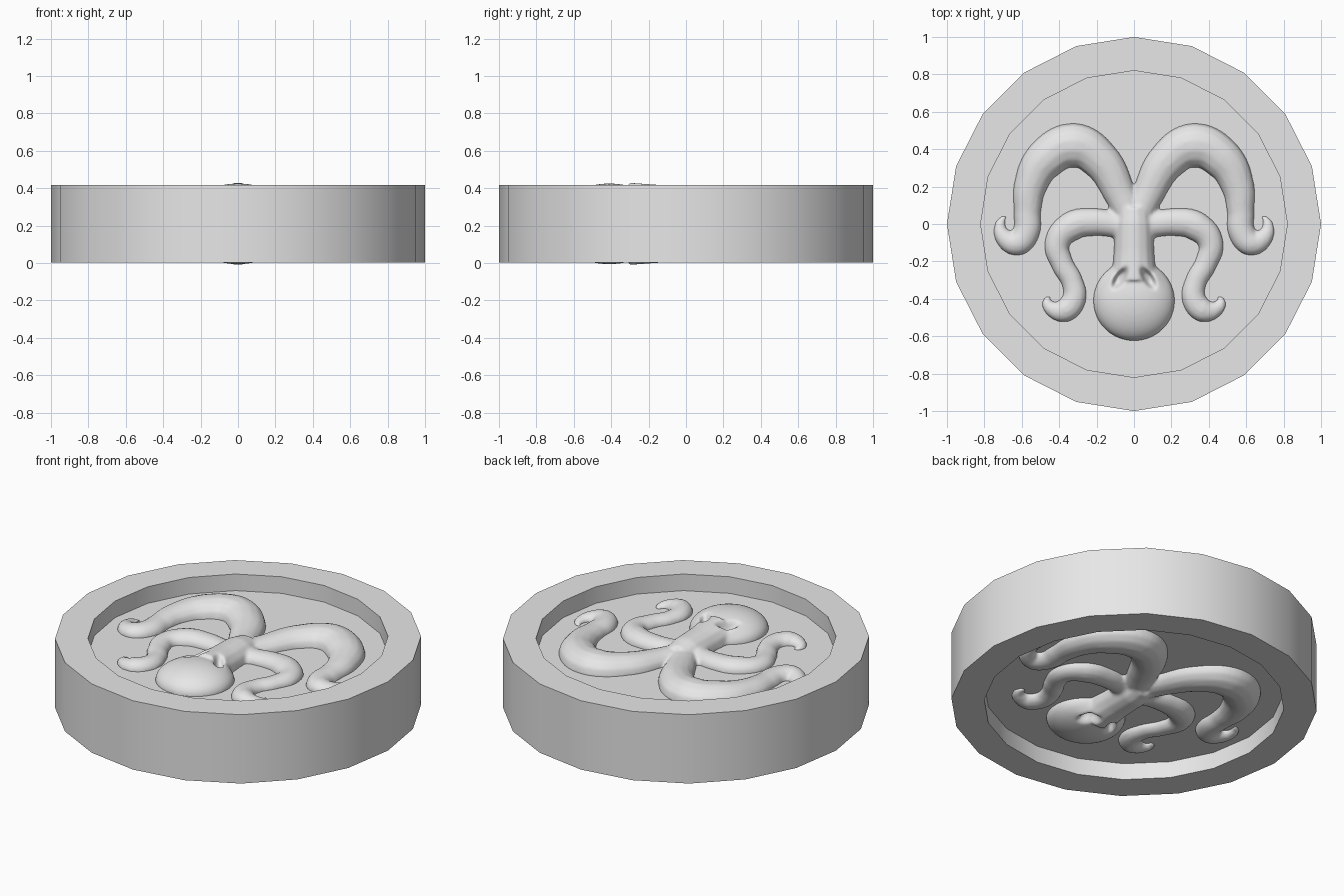
import bpy, bmesh, math
from mathutils import Vector

cube = bpy.data.objects.get("Cube")
if cube:
    bpy.data.objects.remove(cube)

SIDES = 20
BASE, TOP = 0.002, 0.417
MID = (BASE + TOP) / 2
FLOOR = TOP - 0.1          # height of the recessed face

grey = bpy.data.materials.new("plain_grey")
grey.use_nodes = True
colour = (0.8, 0.8, 0.8, 1)
grey.diffuse_color = colour
grey.node_tree.nodes["Principled BSDF"].inputs["Base Color"].default_value = colour


def link(name, data):
    ob = bpy.data.objects.new(name, data)
    bpy.context.collection.objects.link(ob)
    return ob


def select_only(obs):
    bpy.ops.object.select_all(action='DESELECT')
    for ob in obs:
        ob.select_set(True)
    bpy.context.view_layer.objects.active = obs[0]


def finish(ob, angle):
    ob.data.materials.clear()
    ob.data.materials.append(grey)
    select_only([ob])
    bpy.ops.object.shade_smooth_by_angle(angle=math.radians(angle))


# Coin: a lathed rim with a recess on both faces
bm = bmesh.new()
profile = [(0.82, FLOOR), (0.82, TOP), (1, TOP), (1, BASE),
           (0.82, BASE), (0.82, 2 * MID - FLOOR)]
rings = []
for r, z in profile:
    rings.append([bm.verts.new((r * math.cos(a), r * math.sin(a), z))
                  for a in (math.tau * i / SIDES for i in range(SIDES))])
for upper, lower in zip(rings, rings[1:]):
    for i in range(SIDES):
        j = (i + 1) % SIDES
        bm.faces.new((upper[i], upper[j], lower[j], lower[i]))
bm.faces.new(rings[0])
bm.faces.new(rings[-1])
bmesh.ops.recalc_face_normals(bm, faces=bm.faces)
mesh = bpy.data.meshes.new("coin")
bm.to_mesh(mesh)
bm.free()
finish(link("coin", mesh), 30)


# Tapered tube through (x, y, radius) points, flattened in height
def tube(name, points, side=1, flat=0.8):
    curve = bpy.data.curves.new(name, 'CURVE')
    curve.dimensions = '3D'
    curve.bevel_depth = 1
    curve.bevel_resolution = 5
    curve.use_fill_caps = True
    curve.resolution_u = 8
    spline = curve.splines.new('BEZIER')
    spline.bezier_points.add(len(points) - 1)
    for p, (x, y, r) in zip(spline.bezier_points, points):
        p.co = (x * side, y, 0)
        p.radius = r
        p.handle_left_type = p.handle_right_type = 'AUTO'
    ob = link(name, curve)
    ob.scale.z = flat
    return ob


upper_arm = [(0, 0.0, 0.08), (0.07, 0.15, 0.085), (0.18, 0.34, 0.105),
             (0.32, 0.42, 0.12), (0.47, 0.35, 0.11), (0.555, 0.2, 0.088),
             (0.57, 0.06, 0.072), (0.575, -0.04, 0.072), (0.625, -0.1, 0.07),
             (0.695, -0.07, 0.05), (0.715, 0, 0.028), (0.685, 0.045, 0.01)]
lower_arm = [(0, -0.02, 0.08), (0.12, 0, 0.07), (0.22, 0.01, 0.075),
             (0.33, -0.01, 0.08), (0.41, -0.1, 0.068), (0.385, -0.21, 0.06),
             (0.33, -0.31, 0.058), (0.32, -0.4, 0.064), (0.37, -0.46, 0.066),
             (0.435, -0.455, 0.045), (0.467, -0.415, 0.024), (0.45, -0.385, 0.01)]
torso = [(0, 0.09, 0.085), (0, 0, 0.105), (0, -0.14, 0.108), (0, -0.3, 0.12)]

parts = [tube("torso", torso, flat=0.95)]
for side in (1, -1):
    parts += [tube("upper_arm", upper_arm, side), tube("lower_arm", lower_arm, side)]

# Rounded head
bpy.ops.mesh.primitive_uv_sphere_add(segments=48, ring_count=24, radius=1,
                                     location=(0, -0.41, 0))
head = bpy.context.object
head.scale = (0.218, 0.215, 0.108)
parts.append(head)

# Fuse the parts into one soft body
select_only(parts)
bpy.ops.object.convert(target='MESH')
bpy.ops.object.join()
octopus = bpy.context.object
octopus.name = "octopus_relief"
bpy.ops.object.transform_apply(location=True, rotation=True, scale=True)
remesh = octopus.modifiers.new("fuse", 'REMESH')
remesh.mode = 'VOXEL'
remesh.voxel_size = 0.01
soften = octopus.modifiers.new("soften", 'SMOOTH')
soften.factor = 0.5
soften.iterations = 6
bpy.ops.object.convert(target='MESH')

# Slanted eye sockets with a raised brow
along = Vector((0.55, -0.83))
across = Vector((0.83, 0.55))
for v in octopus.data.vertices:
    if v.co.z > 0:
        d = Vector((abs(v.co.x) - 0.075, v.co.y + 0.29))
        u, w = d.dot(along) / 0.055, d.dot(across) / 0.024
        v.co.z -= 0.045 * math.exp(-(u * u + w * w) ** 2)
        w = (w - 1.7) / 0.8
        v.co.z += 0.008 * math.exp(-u * u - w * w)
    v.co.z += FLOOR - MID
octopus.location.z = MID

# Same relief on the underside
mirror = octopus.modifiers.new("both_faces", 'MIRROR')
mirror.use_axis = (False, False, True)
mirror.use_mirror_merge = False
finish(octopus, 60)
